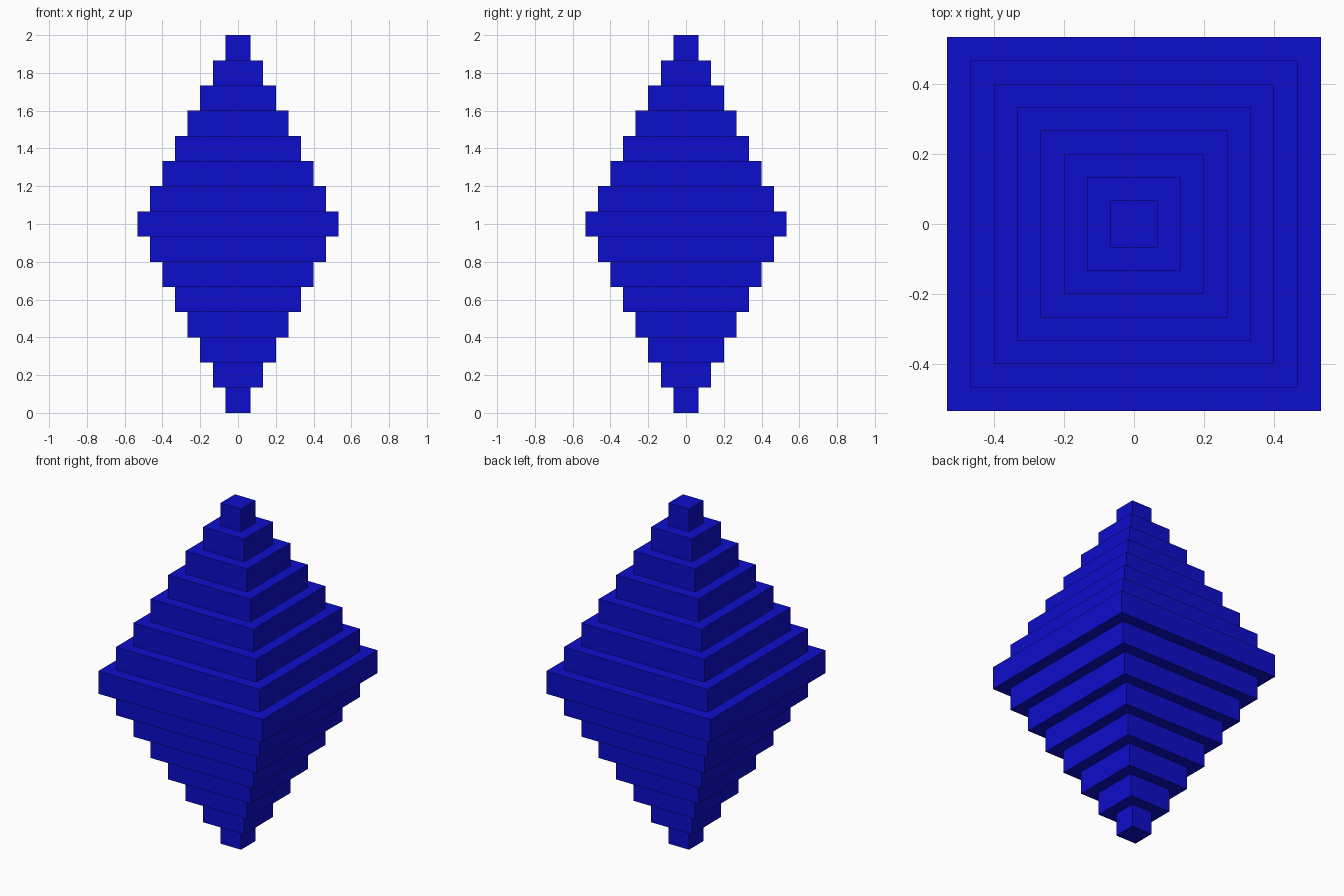
import bpy
import bmesh

cube = bpy.data.objects.get("Cube")
if cube:
    bpy.data.objects.remove(cube, do_unlink=True)

LAYERS = 15
UNIT = 2.0 / LAYERS          # layer height, also the width of the tip blocks

# Single blue material
color = (0.004, 0.004, 0.6, 1.0)
blue = bpy.data.materials.new("deep blue")
blue.use_nodes = True
blue.diffuse_color = color
blue.node_tree.nodes["Principled BSDF"].inputs["Base Color"].default_value = color


def square_ring(bm, half, z):
    corners = ((-1, -1), (1, -1), (1, 1), (-1, 1))
    return [bm.verts.new((half * x, half * y, z)) for x, y in corners]


# Stepped bipyramid: two square rings per layer, joined into one closed shell
bm = bmesh.new()
rings = []
for i in range(LAYERS):
    half = (min(i, LAYERS - 1 - i) + 1) * UNIT / 2
    rings.append(square_ring(bm, half, i * UNIT))
    rings.append(square_ring(bm, half, (i + 1) * UNIT))

for low, high in zip(rings, rings[1:]):
    for k in range(4):
        n = (k + 1) % 4
        bm.faces.new((low[k], low[n], high[n], high[k]))

# Bottom and top caps
bm.faces.new(rings[0][::-1])
bm.faces.new(rings[-1])
bmesh.ops.recalc_face_normals(bm, faces=bm.faces)

mesh = bpy.data.meshes.new("stepped_diamond")
bm.to_mesh(mesh)
bm.free()
mesh.materials.append(blue)
diamond = bpy.data.objects.new("stepped_diamond", mesh)
bpy.context.collection.objects.link(diamond)
